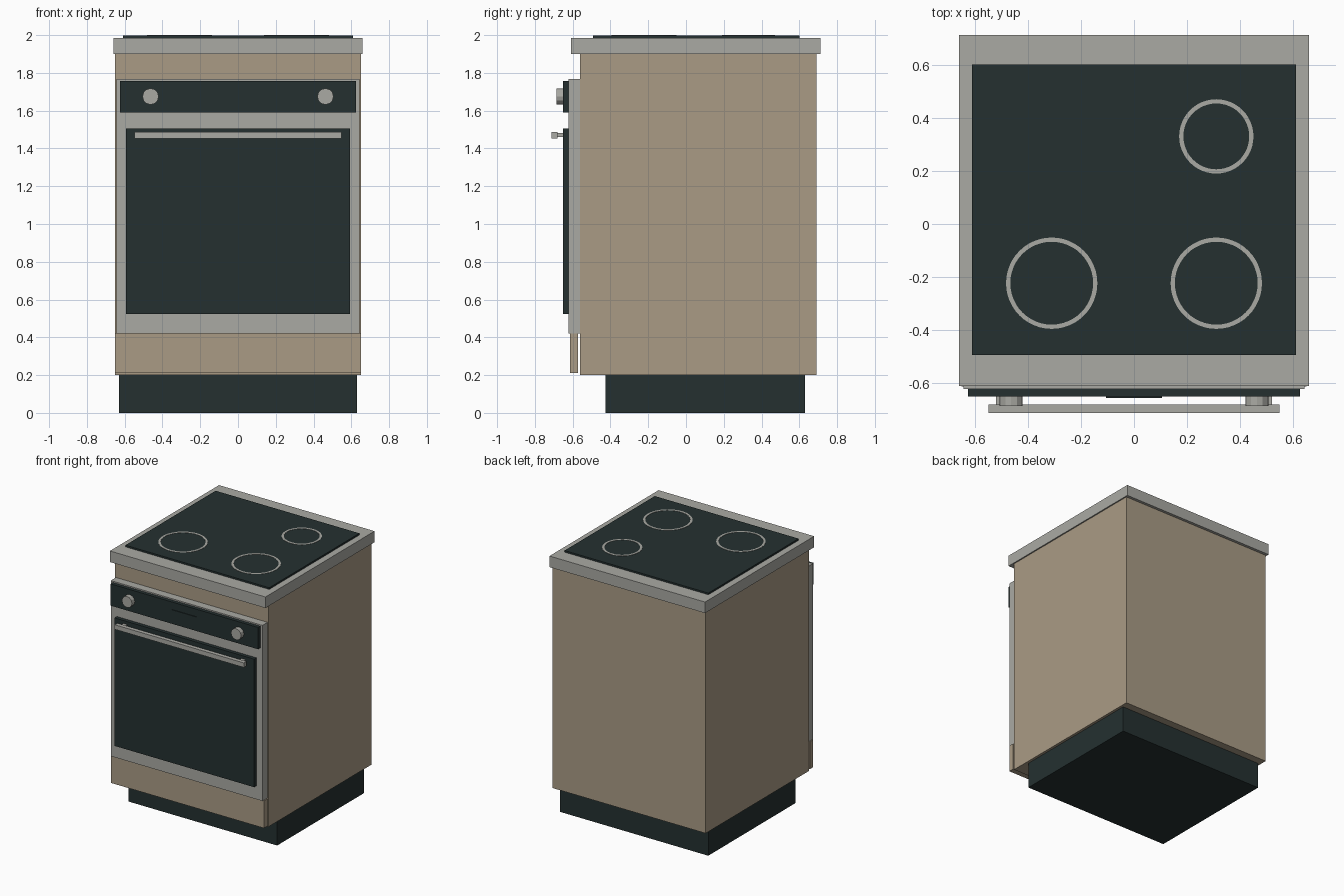
import bpy
import bmesh
from math import radians
from mathutils import Matrix

cube = bpy.data.objects.get("Cube")
if cube:
    bpy.data.objects.remove(cube, do_unlink=True)


def material(name, r, g, b):
    mat = bpy.data.materials.new(name)
    mat.use_nodes = True
    mat.diffuse_color = (r, g, b, 1)
    mat.node_tree.nodes["Principled BSDF"].inputs["Base Color"].default_value = (r, g, b, 1)
    return mat


steel = material("brushed steel", 0.40, 0.40, 0.37)
beige = material("beige cabinet", 0.40, 0.33, 0.235)
dark = material("dark glass", 0.018, 0.03, 0.03)


def finish(name, bm, mat):
    bmesh.ops.recalc_face_normals(bm, faces=bm.faces)
    mesh = bpy.data.meshes.new(name)
    bm.to_mesh(mesh)
    bm.free()
    mesh.materials.append(mat)
    obj = bpy.data.objects.new(name, mesh)
    bpy.context.collection.objects.link(obj)
    return obj


def box(name, mat, x, y, z):
    """Box spanning the (low, high) pairs x, y and z."""
    bm = bmesh.new()
    bmesh.ops.create_cube(bm, size=1)
    for v in bm.verts:
        v.co = [lo + (c + 0.5) * (hi - lo) for c, (lo, hi) in zip(v.co, (x, y, z))]
    return finish(name, bm, mat)


def cylinder(name, mat, x, z, radius, y, sides):
    """Cylinder along y between the pair y."""
    bm = bmesh.new()
    place = Matrix.Translation((x, sum(y) / 2, z)) @ Matrix.Rotation(radians(90), 4, "X")
    bmesh.ops.create_cone(bm, cap_ends=True, segments=sides, radius1=radius,
                          radius2=radius, depth=y[1] - y[0], matrix=place)
    return finish(name, bm, mat)


def ring(name, mat, x, y, outer, width, z, sides=48):
    """Thin flat ring with its top at the high end of z."""
    bm = bmesh.new()
    loops = []
    for radius, height in ((outer, z[0]), (outer, z[1]), (outer - width, z[1]), (outer - width, z[0])):
        made = bmesh.ops.create_circle(bm, segments=sides, radius=radius,
                                       matrix=Matrix.Translation((x, y, height)))
        loops.append(made["verts"])
    for a, b in zip(loops, loops[1:] + loops[:1]):
        for i in range(sides):
            j = (i + 1) % sides
            bm.faces.new((a[i], a[j], b[j], b[i]))
    return finish(name, bm, mat)


# Cabinet
box("plinth", dark, (-0.63, 0.63), (-0.425, 0.63), (0, 0.2))
box("cabinet_body", beige, (-0.65, 0.65), (-0.56, 0.69), (0.2, 1.9))
box("drawer_front", beige, (-0.65, 0.65), (-0.613, -0.573), (0.21, 0.42))

# Worktop and hob
box("worktop", steel, (-0.66, 0.66), (-0.61, 0.712), (1.9, 1.985))
box("hob_glass", dark, (-0.61, 0.61), (-0.493, 0.6), (1.985, 1.998))
for name, x, y, radius in (("front_left", 0.31, -0.223, 0.172),
                           ("front_right", -0.31, -0.223, 0.172),
                           ("back_left", 0.31, 0.33, 0.14)):
    ring(name + "_burner_ring", steel, x, y, radius, 0.016, (1.997, 2.0))

# Oven front
box("oven_frame", steel, (-0.643, 0.643), (-0.622, -0.56), (0.42, 1.767))
box("control_panel", dark, (-0.625, 0.625), (-0.65, -0.622), (1.59, 1.757))
box("oven_door_glass", dark, (-0.592, 0.592), (-0.65, -0.622), (0.523, 1.505))
box("display", dark, (-0.105, 0.105), (-0.655, -0.65), (1.645, 1.7))

# Door handle
box("handle_bar", steel, (-0.548, 0.548), (-0.712, -0.68), (1.453, 1.488))

# Knobs and handle posts, one on each side
for side, s in (("left", 1), ("right", -1)):
    knob = cylinder(side + "_knob", steel, s * 0.463, 1.675, 0.043, (-0.685, -0.65), 12)
    low, high = sorted((s * 0.485, s * 0.519))
    box(side + "_handle_post", steel, (low, high), (-0.682, -0.65), (1.46, 1.482))
